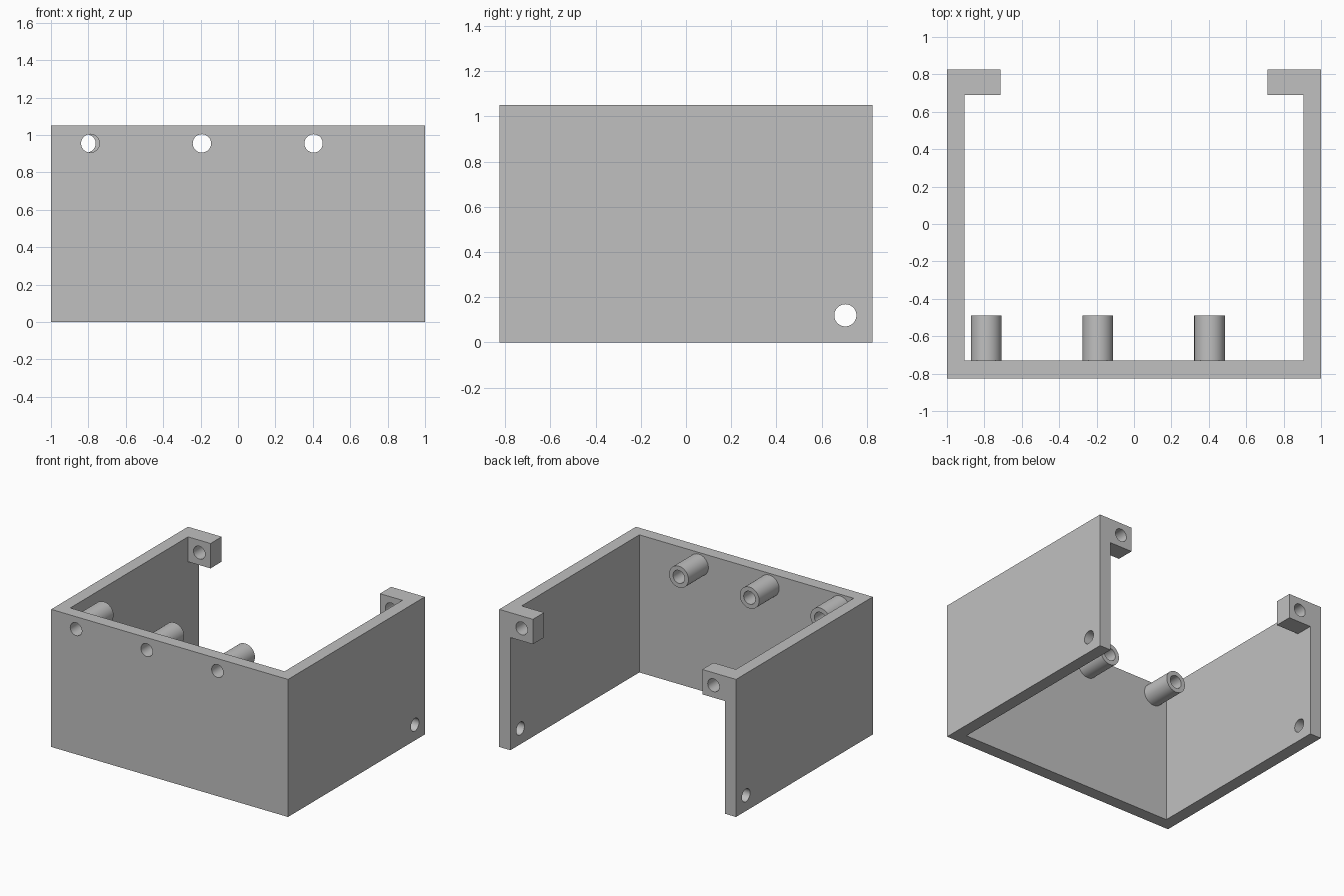
import bpy
import bmesh
import math
from mathutils import Matrix

cube = bpy.data.objects.get("Cube")
if cube:
    bpy.data.objects.remove(cube, do_unlink=True)

# Main sizes
HALF_X, HALF_Y, HEIGHT = 1.0, 0.825, 1.05
IN_X = 0.905          # inner face of the side walls
IN_Y = -0.73          # inner face of the front wall
LIP_X, LIP_Y, LIP_Z = 0.715, 0.69, 0.86
HOLE_R, HOLE_Z = 0.049, 0.955
SEGMENTS = 48

grey = bpy.data.materials.new("grey_plastic")
grey.use_nodes = True
COLOUR = (0.53, 0.53, 0.53, 1)
grey.diffuse_color = COLOUR
grey.node_tree.nodes["Principled BSDF"].inputs["Base Color"].default_value = COLOUR


def make_object(name, bm):
    bmesh.ops.recalc_face_normals(bm, faces=bm.faces)
    mesh = bpy.data.meshes.new(name)
    bm.to_mesh(mesh)
    bm.free()
    mesh.materials.append(grey)
    obj = bpy.data.objects.new(name, mesh)
    bpy.context.collection.objects.link(obj)
    return obj


def smooth(obj):
    bpy.ops.object.select_all(action='DESELECT')
    obj.select_set(True)
    bpy.context.view_layer.objects.active = obj
    bpy.ops.object.shade_smooth_by_angle(angle=math.radians(30))


def drill(name, axis, centre, length):
    """Round cutter along the x or y axis."""
    turn = Matrix.Rotation(math.pi / 2, 4, 'Y' if axis == 'x' else 'X')
    bm = bmesh.new()
    bmesh.ops.create_cone(bm, cap_ends=True, segments=SEGMENTS, radius1=HOLE_R,
                          radius2=HOLE_R, depth=length,
                          matrix=Matrix.Translation(centre) @ turn)
    return make_object(name, bm)


def cut(obj, cutters):
    """Subtract the cutters, bake the result and remove them."""
    for cutter in cutters:
        cutter.hide_render = True
        mod = obj.modifiers.new("cut", 'BOOLEAN')
        mod.operation = 'DIFFERENCE'
        mod.solver = 'EXACT'
        mod.object = cutter
    graph = bpy.context.evaluated_depsgraph_get()
    baked = bpy.data.meshes.new_from_object(obj.evaluated_get(graph))
    obj.modifiers.clear()
    obj.data = baked
    for cutter in cutters:
        bpy.data.objects.remove(cutter, do_unlink=True)


# Open-backed housing: half outline mirrored across x, then raised
half = [(HALF_X, -HALF_Y), (HALF_X, HALF_Y), (LIP_X, HALF_Y),
        (LIP_X, LIP_Y), (IN_X, LIP_Y), (IN_X, IN_Y)]
outline = half + [(-x, y) for x, y in reversed(half)]
bm = bmesh.new()
base = bm.faces.new([bm.verts.new((x, y, 0)) for x, y in outline])
raised = bmesh.ops.extrude_face_region(bm, geom=[base])["geom"]
bmesh.ops.translate(bm, vec=(0, 0, HEIGHT),
                    verts=[v for v in raised if isinstance(v, bmesh.types.BMVert)])
housing = make_object("housing", bm)

# Notch that leaves only the upper corner lugs at the back
bm = bmesh.new()
bmesh.ops.create_cube(bm, size=1, matrix=Matrix.Translation((0, 0.8, LIP_Z - 0.6))
                      @ Matrix.Diagonal((2 * IN_X, 0.4, 1.2, 1)))
cutters = [make_object("notch_cutter", bm)]

# Front screw holes, lug holes and the cross hole through both sides
standoff_xs = [-0.79, -0.193, 0.404]
for x in standoff_xs:
    cutters.append(drill("front_hole_cutter", 'y', (x, -0.78, HOLE_Z), 0.3))
for side in (-1, 1):
    cutters.append(drill("lug_hole_cutter", 'y', (side * 0.81, 0.76, HOLE_Z), 0.4))
    cutters.append(drill("side_hole_cutter", 'x', (side * 0.95, 0.705, 0.12), 0.3))
cut(housing, cutters)
smooth(housing)

# Hollow standoffs behind the front holes
for number, x in enumerate(standoff_xs, 1):
    bm = bmesh.new()
    profile = [(HOLE_R, IN_Y), (HOLE_R, -0.49), (0.082, -0.49), (0.082, IN_Y)]
    verts = [bm.verts.new((x + r, y, HOLE_Z)) for r, y in profile]
    edges = [bm.edges.new(pair) for pair in zip(verts, verts[1:])]
    bmesh.ops.spin(bm, geom=verts + edges, cent=(x, 0, HOLE_Z), axis=(0, 1, 0),
                   angle=2 * math.pi, steps=SEGMENTS)
    bmesh.ops.remove_doubles(bm, verts=bm.verts, dist=0.0005)
    # Open at the wall end, so orient the faces from a closed ring
    rims = [e for e in bm.edges if e.is_boundary]
    caps = bmesh.ops.bridge_loops(bm, edges=rims)["faces"]
    bmesh.ops.recalc_face_normals(bm, faces=bm.faces)
    standoff = make_object(f"standoff_{number}", bm)
    smooth(standoff)
